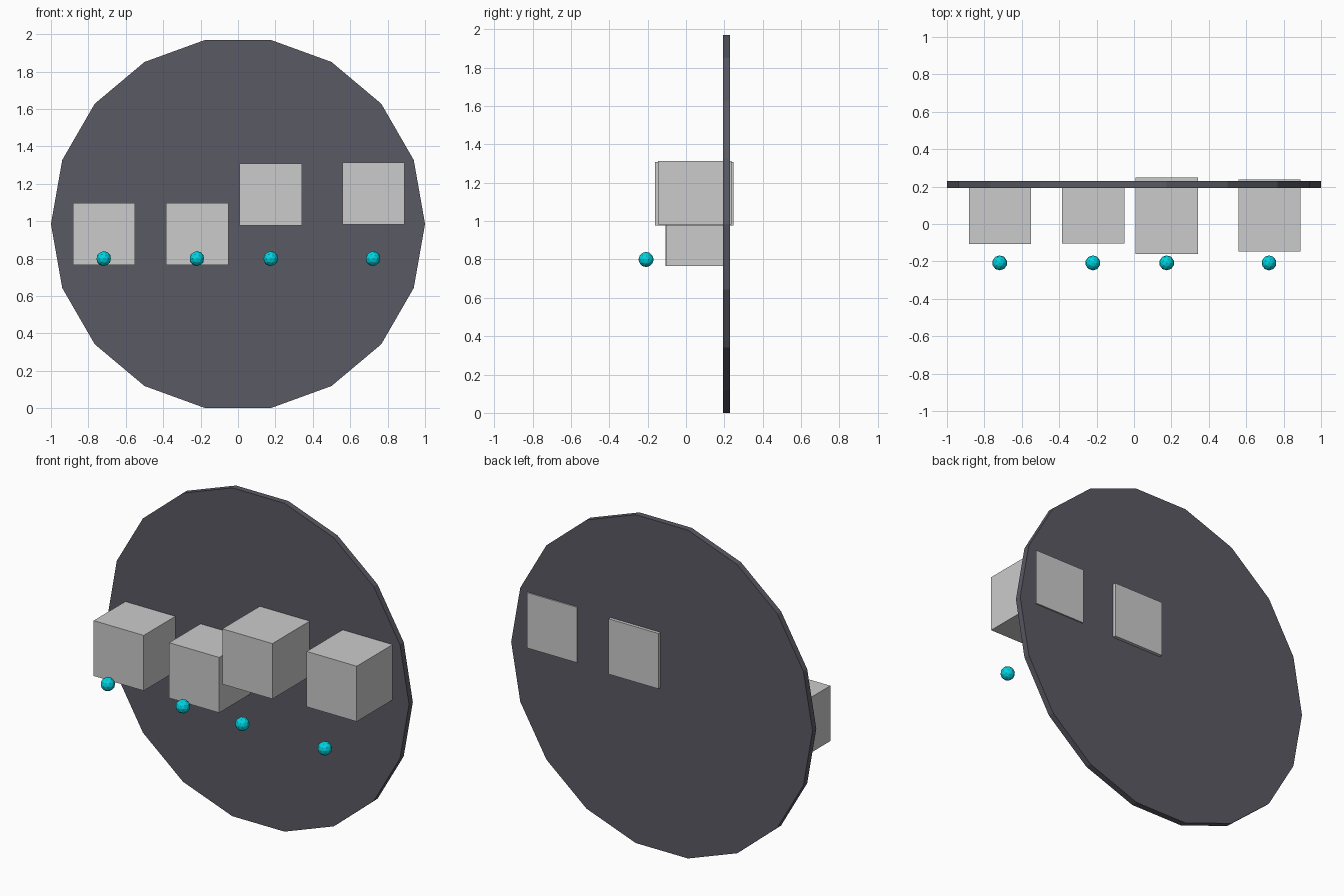
import bpy, math
from mathutils import Matrix

if "Cube" in bpy.data.objects:
    bpy.data.objects.remove(bpy.data.objects["Cube"])


def colour(obj, name, rgb):
    mat = bpy.data.materials.get(name) or bpy.data.materials.new(name)
    mat.diffuse_color = (*rgb, 1)
    mat.use_nodes = True
    mat.node_tree.nodes["Principled BSDF"].inputs["Base Color"].default_value = mat.diffuse_color
    obj.data.materials.append(mat)


# upright 18-sided disc
bpy.ops.mesh.primitive_cylinder_add(vertices=18, radius=1, depth=0.036)
disc = bpy.context.object
disc.name = "round_back_panel"
# vertex corners point along +x and -x
disc.data.transform(Matrix.Rotation(math.radians(90), 4, 'Z'))
disc.data.transform(Matrix.Rotation(math.radians(90), 4, 'X'))
disc.location = (0, 0.211, 0.985)
colour(disc, "dark_slate", (0.10, 0.10, 0.125))

# blocks pushed through the disc: centre x, front y, back y, centre z
blocks = [
    (-0.717, -0.107, 0.22, 0.932),
    (-0.218, -0.104, 0.22, 0.932),
    (0.175, -0.161, 0.248, 1.142),
    (0.725, -0.147, 0.237, 1.148),
]
for i, (x, front, back, z) in enumerate(blocks, 1):
    bpy.ops.mesh.primitive_cube_add(size=1, location=(x, (front + back) / 2, z))
    block = bpy.context.object
    block.name = f"block_{i}"
    block.scale = (0.332, back - front, 0.332)

# small beads in front of the blocks
for i, x in enumerate((-0.718, -0.220, 0.175, 0.722), 1):
    bpy.ops.mesh.primitive_ico_sphere_add(subdivisions=2, radius=0.04,
                                          location=(x, -0.208, 0.80))
    bead = bpy.context.object
    bead.name = f"bead_{i}"
    colour(bead, "cyan", (0.0, 0.65, 0.75))
